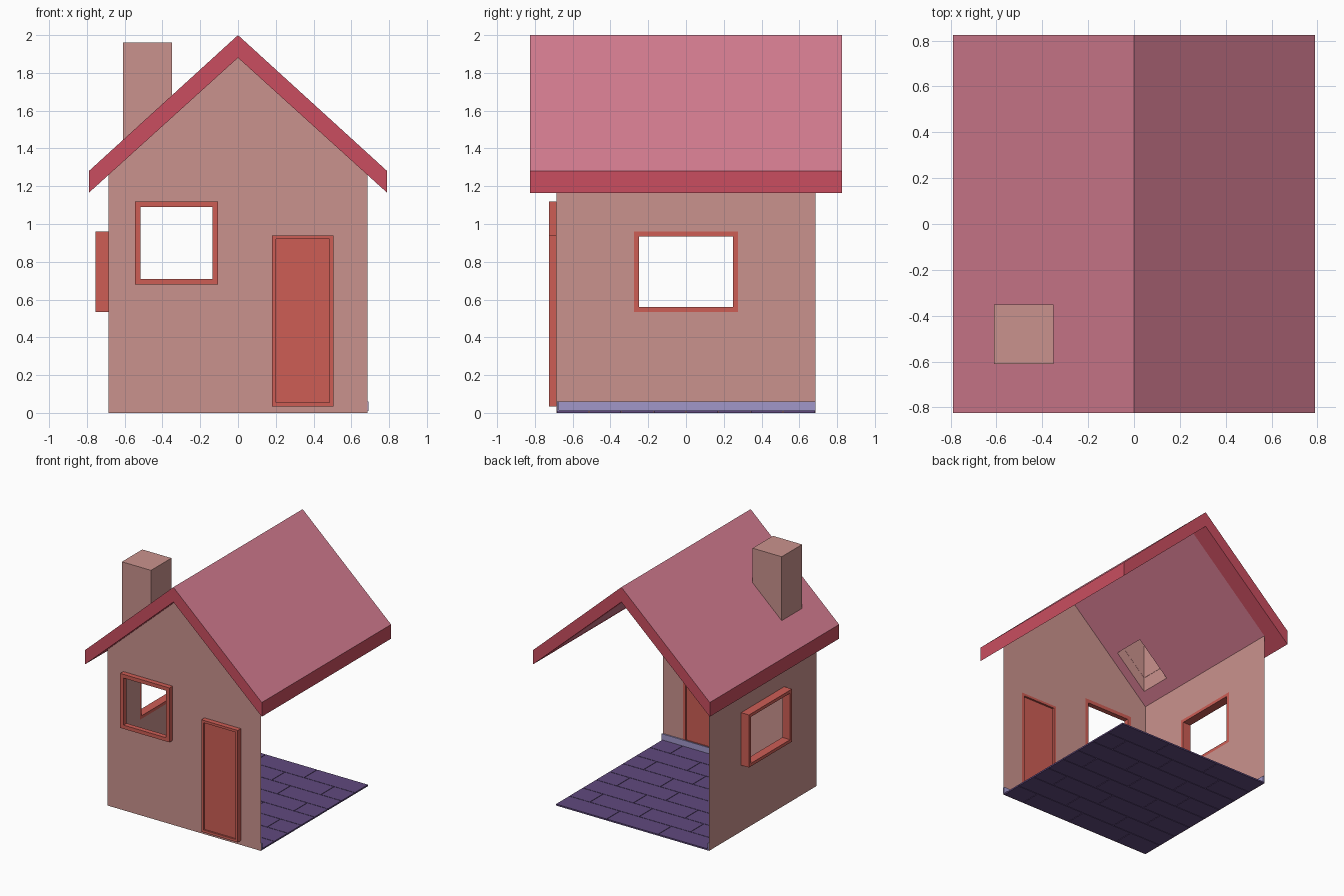
import bpy, bmesh
from mathutils import Matrix, Vector

if "Cube" in bpy.data.objects:
    bpy.data.objects.remove(bpy.data.objects["Cube"])

def material(name, rgb):
    m = bpy.data.materials.new(name)
    m.diffuse_color = (*[(c / 255) ** 2.2 for c in rgb], 1)
    m.use_nodes = True
    m.node_tree.nodes["Principled BSDF"].inputs["Base Color"].default_value = m.diffuse_color
    return m

WALL = material("plaster", (201, 145, 140))
TRIM = material("trim_red", (204, 94, 86))
EDGE = material("roof_edge", (200, 79, 96))
TILE = material("roof_surface", (212, 124, 144))
WOOD = material("floor_purple", (96, 75, 125))
SKIRT = material("skirting_blue", (160, 150, 200))

FRONT = Matrix(((1, 0, 0), (0, 0, -1), (0, 1, 0)))   # drawing plane facing -y
SIDE = Matrix(((0, 0, 1), (1, 0, 0), (0, 1, 0)))     # drawing plane facing x

def add_object(name, mesh, *mats):
    ob = bpy.data.objects.new(name, mesh)
    bpy.context.collection.objects.link(ob)
    for m in mats:
        mesh.materials.append(m)
    return ob

def rect(x0, x1, z0, z1):
    return [(x0, z0), (x1, z0), (x1, z1), (x0, z1)]

def panel(name, loops, basis, offset, depth, mat):
    """Flat outline with holes, given a depth and stood upright."""
    cu = bpy.data.curves.new(name + "_outline", 'CURVE')
    cu.dimensions, cu.fill_mode, cu.extrude = '2D', 'BOTH', depth / 2
    for loop in loops:
        sp = cu.splines.new('POLY')
        sp.points.add(len(loop) - 1)
        for p, (a, b) in zip(sp.points, loop):
            p.co = (a, b, 0, 1)
        sp.use_cyclic_u = True
    tmp = bpy.data.objects.new(name + "_tmp", cu)
    bpy.context.collection.objects.link(tmp)
    bpy.context.view_layer.update()
    me = bpy.data.meshes.new_from_object(tmp.evaluated_get(bpy.context.evaluated_depsgraph_get()))
    bpy.data.objects.remove(tmp)
    bpy.data.curves.remove(cu)
    me.materials.clear()
    me.transform(Matrix.Translation(offset) @ basis.to_4x4())
    bm = bmesh.new()
    bm.from_mesh(me)
    bmesh.ops.remove_doubles(bm, verts=bm.verts, dist=1e-5)
    for f in bm.faces:
        f.smooth = False
        f.material_index = 0
    bm.to_mesh(me)
    bm.free()
    return add_object(name, me, mat)

def box(name, lo, hi, mat):
    bm = bmesh.new()
    bmesh.ops.create_cube(bm, size=1)
    for v in bm.verts:
        v.co = [(a + b) / 2 + c * (b - a) for a, b, c in zip(lo, hi, v.co)]
    me = bpy.data.meshes.new(name)
    bm.to_mesh(me)
    bm.free()
    return add_object(name, me, mat)

W = 0.685                                # half size of the room
def under(x):                            # height of the roof underside
    return 1.88 - 0.905 * abs(x)

# Thin walls, openings as wide as the outer frames
front_win = rect(-0.545, -0.105, 0.68, 1.12)
door_hole = rect(0.18, 0.505, 0.035, 0.94)
side_win = rect(-0.275, 0.275, 0.535, 0.96)
gable = [(-W, 0), (W, 0), (W, under(W)), (0, 1.88), (-W, under(W))]
panel("front_wall", [gable, front_win, door_hole], FRONT, (0, -W, 0), 0, WALL)
panel("left_wall", [rect(-W, W, 0, under(W)), side_win], SIDE, (-W, 0, 0), 0, WALL)

# Window frames, door frame and door
panel("front_window_frame", [front_win, rect(-0.515, -0.135, 0.71, 1.09)],
      FRONT, (0, -0.705, 0), 0.04, TRIM)
panel("side_window_frame", [side_win, rect(-0.25, 0.25, 0.56, 0.935)],
      SIDE, (-0.72, 0, 0), 0.07, TRIM)
panel("door_frame", [door_hole, rect(0.2, 0.485, 0.055, 0.92)],
      FRONT, (0, -0.705, 0), 0.04, TRIM)
box("door", (0.2, -0.712, 0.055), (0.485, -0.7, 0.92), TRIM)

# Skirting boards along both walls
box("front_skirting", (-W, -W + 0.001, 0.01), (0.69, -0.673, 0.06), SKIRT)
box("left_skirting", (-W + 0.001, -0.673, 0.01), (-0.673, W, 0.06), SKIRT)

# Floor planks in staggered rows
rows, gap = 8, 0.002
step = 2 * W / rows
for r in range(rows):
    y = -W + r * step
    cuts = [-W] + ([-0.23, 0.23] if r % 2 else [-0.4, 0.06, 0.5]) + [W]
    for i, (a, b) in enumerate(zip(cuts, cuts[1:])):
        box(f"floor_plank_{r}_{i}", (a + gap, y + gap, 0), (b - gap, y + step - gap, 0.012), WOOD)

# Roof: chevron profile extruded along y
profile = [(-0.79, 1.165), (0, 1.88), (0.79, 1.165), (0.79, 1.28), (0, 2.0), (-0.79, 1.28)]
roof = panel("roof", [profile], FRONT, (0, 0, 0), 1.65, EDGE)
roof.data.materials.append(TILE)

# Chimney shaft opening cut through the roof
C0, C1 = (-0.61, -0.61), (-0.35, -0.35)
e = 0.001
cutter = box("chimney_cutter", (C0[0] - e + 2 * e, C0[1] + e, 1), (C1[0] - e, C1[1] - e, 2.2), EDGE)
cutter.scale = (1, 1, 1)
cutter.hide_render = True
mod = roof.modifiers.new("shaft", 'BOOLEAN')
mod.operation, mod.object, mod.solver = 'DIFFERENCE', cutter, 'EXACT'
bpy.context.view_layer.objects.active = roof
bpy.ops.object.modifier_apply(modifier="shaft")
bpy.data.objects.remove(cutter)

# Split the underside at the walls; paint slopes and ceiling, drop shaft sides
bm = bmesh.new()
bm.from_mesh(roof.data)
for axis in (Vector((1, 0, 0)), Vector((0, 1, 0))):
    for s in (-W, W):
        bmesh.ops.bisect_plane(bm, geom=bm.verts[:] + bm.edges[:] + bm.faces[:],
                               plane_co=axis * s, plane_no=axis)
bm.normal_update()
shaft = []
for f in bm.faces:
    c = f.calc_center_median()
    sloped = abs(f.normal.z) > 0.3
    top = c.z > under(c.x) + 0.06
    inside = abs(c.x) < W and abs(c.y) < W
    f.material_index = int(sloped and (top or inside))
    if not sloped and -0.62 < c.x < -0.34 and -0.62 < c.y < -0.34:
        shaft.append(f)
bmesh.ops.delete(bm, geom=shaft, context='FACES')
bm.to_mesh(roof.data)
bm.free()

# Chimney: hollow stack, open below, foot following the slope
chimney = box("chimney", (*C0, 0), (*C1, 1.96), WALL)
bm = bmesh.new()
bm.from_mesh(chimney.data)
bmesh.ops.delete(bm, geom=[f for f in bm.faces if f.normal.z < -0.5], context='FACES')
for v in bm.verts:
    if v.co.z < 1:
        v.co.z = under(v.co.x)
bm.to_mesh(chimney.data)
bm.free()
